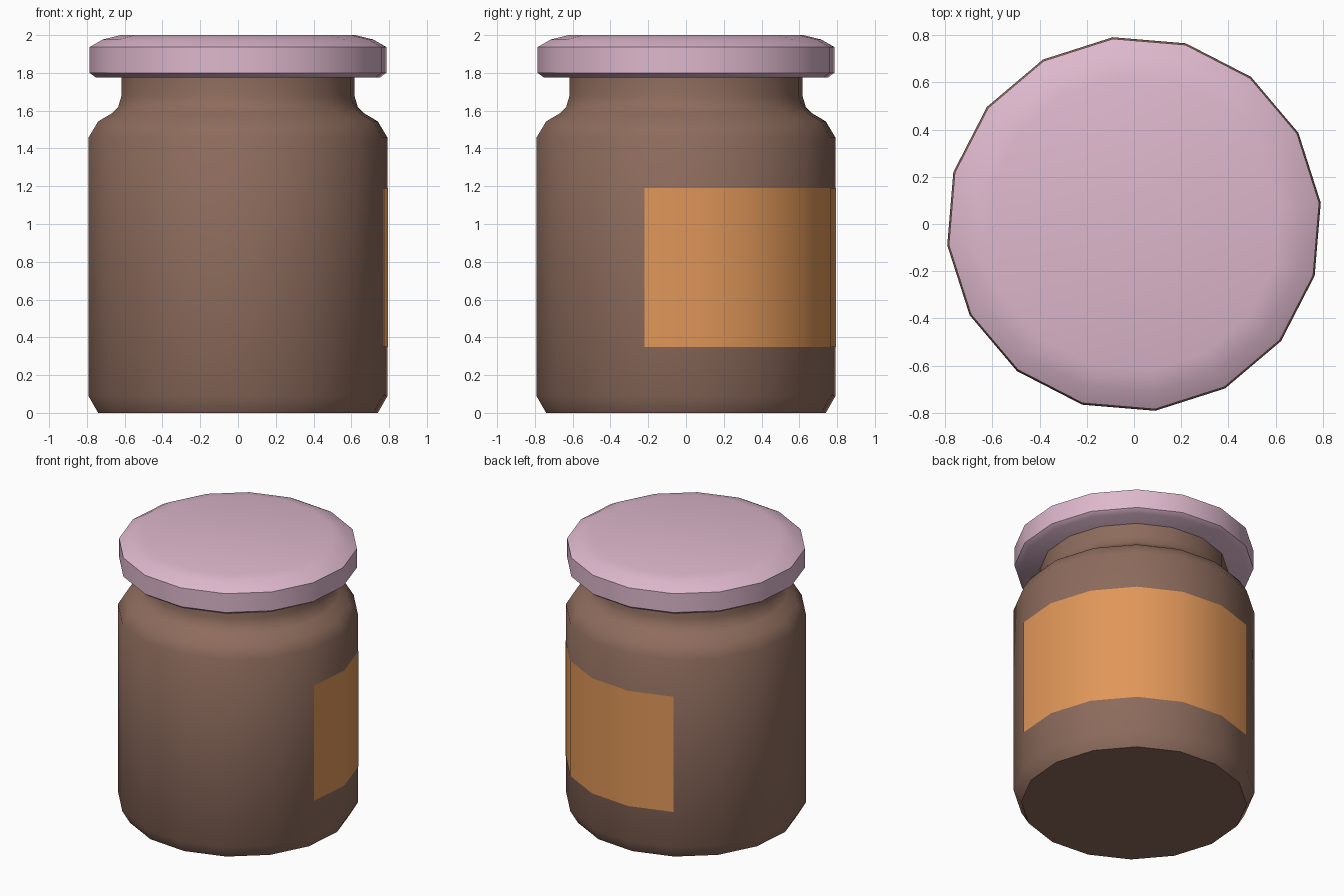
import bpy, bmesh, math

if "Cube" in bpy.data.objects:
    bpy.data.objects.remove(bpy.data.objects["Cube"])

SIDES = 16
PHASE = math.radians(6.5)


def material(name, rgb):
    m = bpy.data.materials.new(name)
    m.diffuse_color = (*rgb, 1)
    m.use_nodes = True
    m.node_tree.nodes["Principled BSDF"].inputs["Base Color"].default_value = m.diffuse_color
    return m


def lathe(name, profile, mat, first=0, count=SIDES, caps=True):
    """Turn a (radius, z) profile around z, over all or some of the sides."""
    full = count == SIDES
    bm = bmesh.new()
    rings = []
    for r, z in profile:
        ring = []
        for i in range(count if full else count + 1):
            a = PHASE + math.tau * (first + i) / SIDES
            ring.append(bm.verts.new((r * math.cos(a), r * math.sin(a), z)))
        rings.append(ring)
    for lo, hi in zip(rings, rings[1:]):
        for i in range(count):
            j = (i + 1) % len(lo)
            bm.faces.new((lo[i], lo[j], hi[j], hi[i]))
    if caps:
        bm.faces.new(rings[0][::-1])
        bm.faces.new(rings[-1])
    mesh = bpy.data.meshes.new(name)
    bm.to_mesh(mesh)
    bm.free()
    mesh.materials.append(mat)
    obj = bpy.data.objects.new(name, mesh)
    bpy.context.collection.objects.link(obj)
    bpy.ops.object.select_all(action='DESELECT')
    obj.select_set(True)
    bpy.context.view_layer.objects.active = obj
    bpy.ops.object.shade_smooth_by_angle(angle=math.radians(38))
    return obj


brown = material("brown_glass", (0.27, 0.15, 0.11))
pink = material("pink_lid", (0.73, 0.48, 0.61))
orange = material("orange_label", (0.75, 0.31, 0.10))

# Jar body with shoulder and neck
lathe("jar_body", [(0.745, 0), (0.797, 0.09), (0.797, 1.457), (0.745, 1.543),
                   (0.672, 1.586), (0.638, 1.62), (0.622, 1.675),
                   (0.622, 1.79)], brown)

# Lid with bevelled lower rim and softly domed top
lathe("lid", [(0.757, 1.775), (0.79, 1.80), (0.79, 1.937), (0.72, 1.977),
              (0.625, 2.0)], pink)

# Label wrapped over six of the sides
lathe("label", [(0.799, 0.35), (0.799, 1.19)], orange, first=-1, count=6, caps=False)
